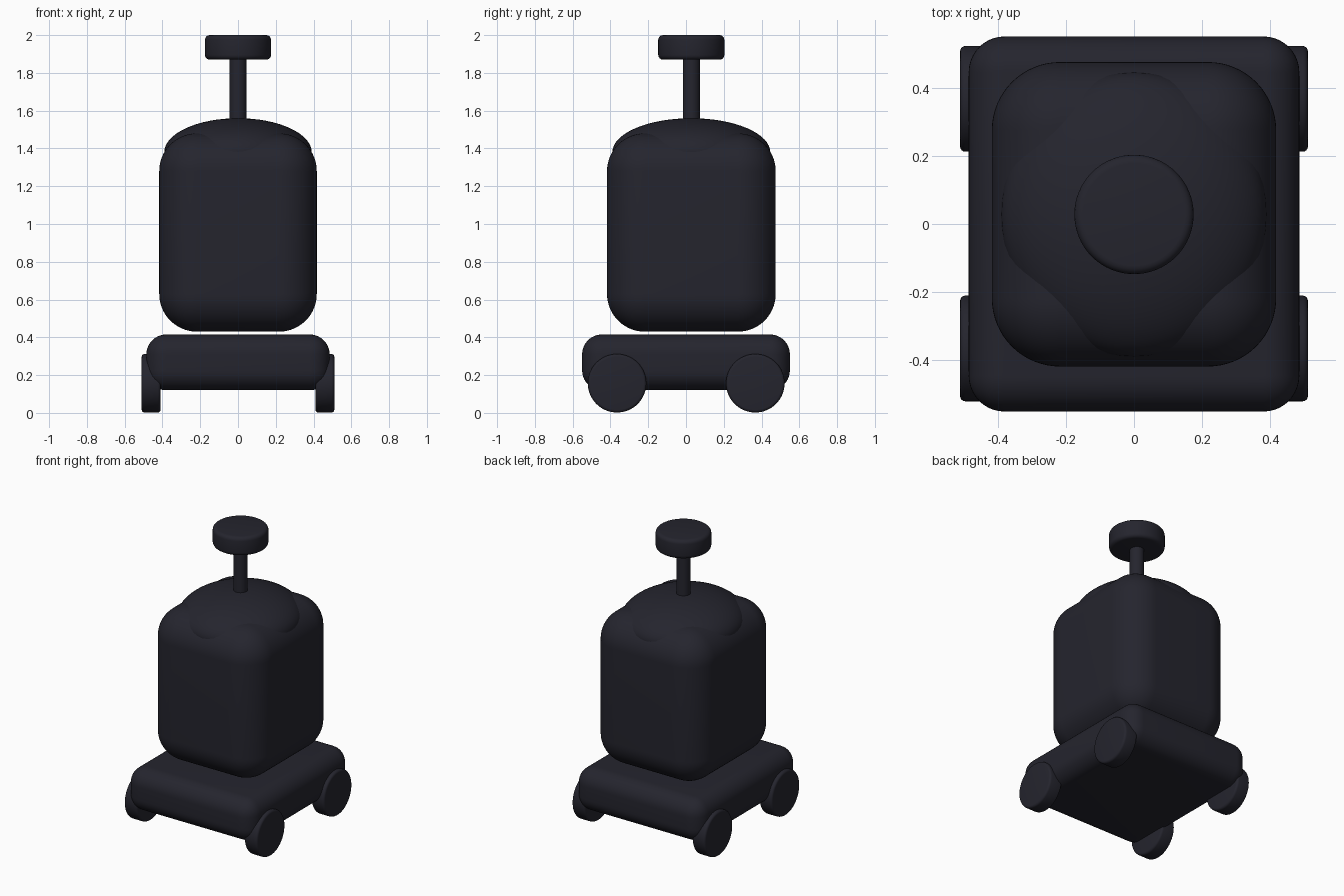
import bpy, math

if "Cube" in bpy.data.objects:
    bpy.data.objects.remove(bpy.data.objects["Cube"])

mat = bpy.data.materials.new("dark charcoal")
mat.diffuse_color = (0.018, 0.018, 0.027, 1)
mat.use_nodes = True
mat.node_tree.nodes["Principled BSDF"].inputs["Base Color"].default_value = mat.diffuse_color


def finish(obj, name, bevel=0.0, segments=8):
    obj.name = name
    obj.data.materials.append(mat)
    bpy.ops.object.transform_apply(location=False, rotation=True, scale=True)
    if bevel:
        m = obj.modifiers.new("rounding", 'BEVEL')
        m.width = bevel
        m.segments = segments
        m.limit_method = 'ANGLE'
        m.angle_limit = math.radians(40)
        bpy.ops.object.modifier_apply(modifier=m.name)
    bpy.ops.object.shade_smooth_by_angle(angle=math.radians(35))
    return obj


def box(name, lo, hi, bevel, segments=10):
    bpy.ops.mesh.primitive_cube_add(size=1, location=[(a + b) / 2 for a, b in zip(lo, hi)])
    obj = bpy.context.object
    obj.scale = [b - a for a, b in zip(lo, hi)]
    return finish(obj, name, bevel, segments)


def cylinder(name, radius, depth, loc, bevel=0.0, rot=(0, 0, 0)):
    bpy.ops.mesh.primitive_cylinder_add(vertices=64, radius=radius, depth=depth,
                                        location=loc, rotation=rot)
    return finish(bpy.context.object, name, bevel, 4)


# Rolling chassis and the main body floating just above it
box("chassis", (-0.485, -0.55, 0.12), (0.485, 0.55, 0.415), 0.105)
box("body", (-0.417, -0.418, 0.43), (0.417, 0.475, 1.48), 0.2, 16)

# Flattened dome on top of the body
bpy.ops.mesh.primitive_uv_sphere_add(segments=64, ring_count=32, radius=1,
                                     location=(0, 0.028, 1.38))
dome = bpy.context.object
dome.scale = (0.39, 0.418, 0.18)
finish(dome, "dome")

# Mast and sensor disc
cylinder("mast", 0.045, 0.42, (0, 0.028, 1.69))
cylinder("sensor_disc", 0.175, 0.13, (0, 0.028, 1.935), 0.025)

# Four wheels
for sx, side in ((-1, "left"), (1, "right")):
    for y, end in ((-0.365, "front"), (0.367, "back")):
        cylinder(f"{end}_{side}_wheel", 0.155, 0.1, (sx * 0.46, y, 0.157), 0.015,
                 (0, math.pi / 2, 0))
